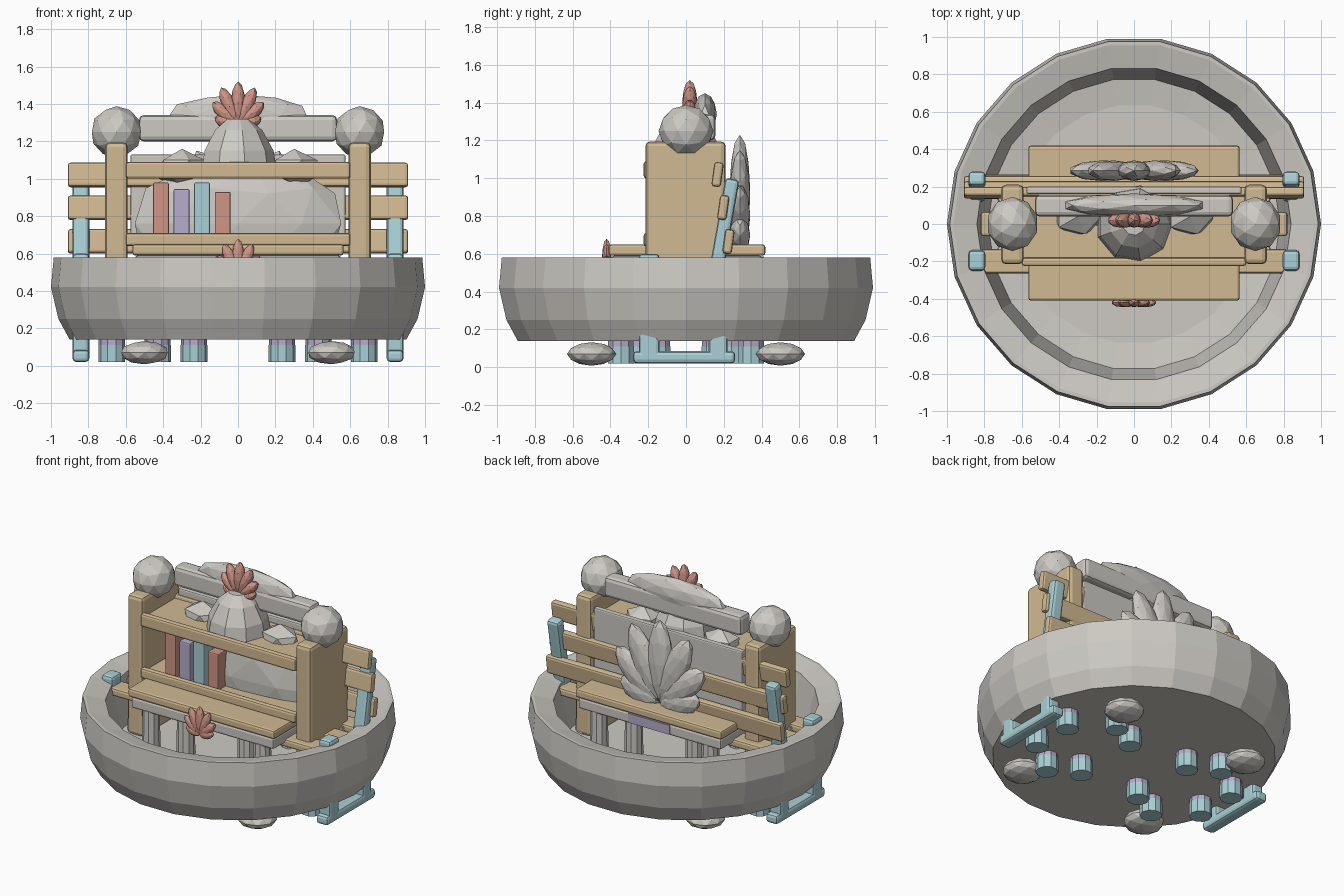
import bpy, bmesh, math
from mathutils import Matrix, Vector

cube = bpy.data.objects.get("Cube")
if cube:
    bpy.data.objects.remove(cube, do_unlink=True)


def material(name, rgb):
    m = bpy.data.materials.new(name)
    m.use_nodes = True
    m.diffuse_color = (*rgb, 1)
    m.node_tree.nodes["Principled BSDF"].inputs["Base Color"].default_value = (*rgb, 1)
    return m


STONE = material("stone grey", (0.61, 0.59, 0.55))
WOOD = material("light wood", (0.64, 0.49, 0.29))
BLUE = material("pale blue", (0.40, 0.63, 0.67))
VIOLET = material("soft violet", (0.47, 0.42, 0.60))
CORAL = material("coral pink", (0.63, 0.30, 0.24))


def finish(name, bm, mat):
    bmesh.ops.recalc_face_normals(bm, faces=bm.faces)
    mesh = bpy.data.meshes.new(name)
    bm.to_mesh(mesh)
    bm.free()
    mesh.materials.append(mat)
    ob = bpy.data.objects.new(name, mesh)
    bpy.context.collection.objects.link(ob)
    return ob


def box(name, mat, xs, ys, zs, bevel=0.015, tilt=0):
    """Bevelled box between limits, tilted about its own x axis."""
    bm = bmesh.new()
    bmesh.ops.create_cube(bm, size=1)
    limits = (xs, ys, zs)
    bmesh.ops.scale(bm, vec=[b - a for a, b in limits], verts=bm.verts)
    if bevel:
        bmesh.ops.bevel(bm, geom=bm.edges[:], offset=bevel, segments=2,
                        profile=0.5, affect='EDGES')
    ob = finish(name, bm, mat)
    ob.location = [(a + b) / 2 for a, b in limits]
    ob.rotation_euler.x = math.radians(tilt)
    return ob


def pebble(name, mat, centre, radii, detail=2):
    bm = bmesh.new()
    bmesh.ops.create_icosphere(bm, subdivisions=detail, radius=1)
    bmesh.ops.scale(bm, vec=radii, verts=bm.verts)
    ob = finish(name, bm, mat)
    ob.location = centre
    return ob


def lathe(name, mat, profile, sides, at=(0, 0)):
    bm = bmesh.new()
    rings = []
    for r, z in profile:
        rings.append([bm.verts.new((at[0] + r * math.cos(math.tau * i / sides),
                                    at[1] + r * math.sin(math.tau * i / sides), z))
                      for i in range(sides)])
    for lo, hi in zip(rings, rings[1:]):
        for i in range(sides):
            j = (i + 1) % sides
            bm.faces.new((lo[i], lo[j], hi[j], hi[i]))
    bm.faces.new(rings[0])
    bm.faces.new(rings[-1])
    return finish(name, bm, mat)


def fan_shell(name, mat, y, base, height, thick):
    """Scallop made of seven flattened lobes spreading from one hinge."""
    bm = bmesh.new()
    for k in range(-3, 4):
        a = math.radians(24 * k)
        half = height * (0.35 + 0.65 * math.cos(a)) / 2
        direction = Vector((math.sin(a), 0, math.cos(a)))
        place = (Matrix.Translation(Vector((0, y, base)) + direction * half)
                 @ Matrix.Rotation(a, 4, 'Y')
                 @ Matrix.Diagonal((height * 0.16, thick, half, 1)))
        bmesh.ops.create_icosphere(bm, subdivisions=2, radius=1, matrix=place)
    return finish(name, bm, mat)


# Basin with a sloping rim and a shallow step in the floor
lathe("basin", STONE, [(0.9, 0.14), (0.96, 0.25), (1.0, 0.42), (0.985, 0.58),
                       (0.965, 0.58), (0.84, 0.55), (0.78, 0.24), (0.64, 0.22)], 22)

# Columns in two rings of six, with blue feet and violet collars
for s in (-1, 1):
    for t in (-1, 1):
        for x, y in ((0.675, 0.15), (0.43, 0.345), (0.235, 0.24)):
            at = (s * x, t * y)
            lathe("column_foot", BLUE, [(0.072, 0.02), (0.072, 0.11)], 10, at)
            lathe("column_collar", VIOLET, [(0.07, 0.11), (0.07, 0.15)], 10, at)
            lathe("column_shaft", STONE, [(0.062, 0.15), (0.055, 0.52)], 10, at)
        pebble("under_pebble", STONE, (s * 0.5, t * 0.5, 0.07), (0.13, 0.13, 0.062))

# Low table on the columns
box("table_top", WOOD, (-0.565, 0.565), (-0.41, 0.42), (0.59, 0.65))
box("table_slab", STONE, (-0.55, 0.55), (-0.395, 0.405), (0.51, 0.59))
box("table_plaque", VIOLET, (-0.16, 0.16), (0.404, 0.412), (0.52, 0.585), 0)
fan_shell("table_shell", CORAL, -0.42, 0.48, 0.2, 0.025)

# Bench frame, one blue end on each side
for s in (-1, 1):
    xs = (s * 0.84 - 0.045, s * 0.84 + 0.045)
    box("bench_foot", BLUE, xs, (-0.28, 0.26), (0.02, 0.085), 0.02)
    box("bench_front_leg", BLUE, xs, (-0.25, -0.14), (0.03, 0.6), 0.02)
    box("bench_rear_leg", BLUE, xs, (0.12, 0.22), (0.03, 0.55), 0.02)
    box("bench_back_post", BLUE, xs, (0.165, 0.24), (0.5, 1.0), 0.02, -10)

# Bench seat and back slats
for y in (-0.2, 0, 0.2):
    box("bench_seat_slat", WOOD, (-0.82, 0.82), (y - 0.065, y + 0.065), (0.48, 0.535))
for y, z in ((0.225, 0.665), (0.197, 0.845), (0.167, 1.02)):
    box("bench_back_slat", WOOD, (-0.91, 0.91), (y - 0.025, y + 0.025),
        (z - 0.065, z + 0.065), 0.015, -8)

# Bookcase: sides, shelves, front lips, back panel
for s in (-1, 1):
    box("case_side", WOOD, (s * 0.65 - 0.06, s * 0.65 + 0.06), (-0.215, 0.21), (0.22, 1.195), 0.025)
    pebble("side_ball", STONE, (s * 0.65, 0, 1.25), (0.138, 0.145, 0.138))
for lo, hi in ((0.64, 0.7), (1.0, 1.08)):
    box("case_shelf", WOOD, (-0.6, 0.6), (-0.19, 0.16), (lo, hi - 0.02), 0.008)
    box("case_lip", WOOD, (-0.6, 0.6), (-0.225, -0.18), (lo, hi + 0.01))
box("case_back", STONE, (-0.575, 0.575), (0.16, 0.2), (0.64, 1.13), 0.01)

# Books
for i, (mat, top) in enumerate(((CORAL, 0.98), (VIOLET, 0.945), (BLUE, 0.98), (CORAL, 0.93))):
    x = -0.412 + 0.11 * i
    box("book", mat, (x - 0.042, x + 0.042), (-0.16, 0.02), (0.67, top), 0.008)

# Rock mound filling the case and rising above it
pebble("mound_base", STONE, (0, 0.04, 0.76), (0.58, 0.13, 0.36))
lathe("mound_peak", STONE, [(0.21, 1.03), (0.19, 1.15), (0.13, 1.26), (0.06, 1.32)], 9)
for s in (-1, 1):
    pebble("mound_lump", STONE, (s * 0.3, 0.04, 1.05), (0.14, 0.11, 0.11), 1)
fan_shell("peak_shell", CORAL, 0.02, 1.285, 0.235, 0.04)

# Crossbeam with a stone cap, and the large shell at the back
box("crossbeam", STONE, (-0.53, 0.53), (0.04, 0.155), (1.2, 1.34), 0.025)
pebble("beam_cap", STONE, (0, 0.1, 1.34), (0.385, 0.063, 0.11))
fan_shell("back_shell", STONE, 0.285, 0.65, 0.58, 0.055)
